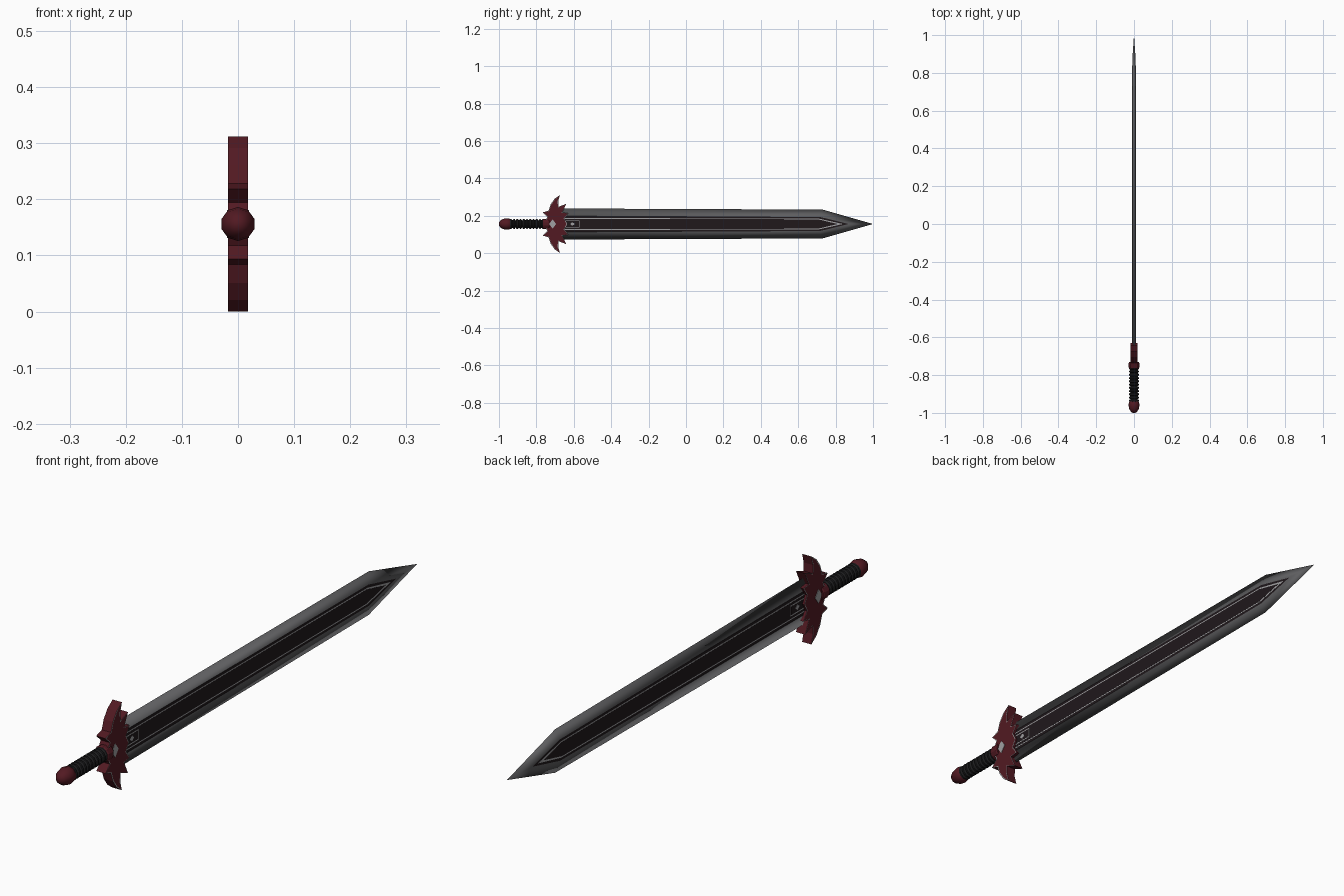
import bpy, bmesh, math

if "Cube" in bpy.data.objects:
    bpy.data.objects.remove(bpy.data.objects["Cube"])

ZC = 0.156  # height of the sword's axis


def mat(name, c):
    m = bpy.data.materials.new(name)
    m.diffuse_color = (*c, 1)
    m.use_nodes = True
    m.node_tree.nodes["Principled BSDF"].inputs["Base Color"].default_value = m.diffuse_color
    return m


RED = mat("dark_red", (0.085, 0.010, 0.016))
BLACK = mat("black", (0.012, 0.012, 0.013))
DARK = mat("dark_steel", (0.014, 0.009, 0.011))
STEEL = mat("steel", (0.11, 0.11, 0.115))
SILVER = mat("silver", (0.35, 0.35, 0.36))


def finish(name, bm, *mats):
    bmesh.ops.recalc_face_normals(bm, faces=bm.faces)
    me = bpy.data.meshes.new(name)
    bm.to_mesh(me)
    bm.free()
    ob = bpy.data.objects.new(name, me)
    ob.location.z = ZC
    bpy.context.collection.objects.link(ob)
    for m in mats:
        me.materials.append(m)
    return ob


def mirrored(half):
    """Close a (y, z) half outline across the sword axis."""
    return half + [(y, -z) for y, z in reversed(half) if z > 0]


def prism(name, pts, hx, material, trim=0):
    """Flat plate through the sword; trim adds a silver border on both sides."""
    bm = bmesh.new()
    f = bm.faces.new([bm.verts.new((-hx, y, z)) for y, z in pts])
    r = bmesh.ops.extrude_face_region(bm, geom=[f])
    for v in r["geom"]:
        if isinstance(v, bmesh.types.BMVert):
            v.co.x = hx
    bmesh.ops.recalc_face_normals(bm, faces=bm.faces)
    if trim:
        caps = [f for f in bm.faces if abs(f.normal.x) > 0.9]
        ring = bmesh.ops.inset_region(bm, faces=caps, thickness=trim, use_even_offset=False)
        for f in ring["faces"]:
            f.material_index = 1
    return finish(name, bm, material, SILVER)


def lathe(name, prof, sides, material, smooth=None):
    """Revolve (y, radius) points around the sword axis."""
    bm = bmesh.new()
    rings = []
    for y, r in prof:
        rings.append([bm.verts.new((r * math.cos(a), y, r * math.sin(a)))
                      for a in (2 * math.pi * (i + 0.5) / sides for i in range(sides))])
    for a, b in zip(rings, rings[1:]):
        for i in range(sides):
            j = (i + 1) % sides
            bm.faces.new((a[i], a[j], b[j], b[i]))
    bm.faces.new(rings[0])
    bm.faces.new(rings[-1])
    ob = finish(name, bm, material)
    if smooth:
        bpy.context.view_layer.objects.active = ob
        ob.select_set(True)
        bpy.ops.object.shade_smooth_by_angle(angle=math.radians(smooth))
        ob.select_set(False)
    return ob


# blade: sharp outer edge, ground bevels rising to a flat dark centre
outer = mirrored([(1.0, 0), (0.73, 0.077), (-0.67, 0.083)])
ridge = mirrored([(0.87, 0), (0.715, 0.038), (-0.67, 0.042)])
bm = bmesh.new()
edge = [bm.verts.new((0, y, z)) for y, z in outer]
n = len(edge)
for hx in (-0.009, 0.009):
    top = [bm.verts.new((hx, y, z)) for y, z in ridge]
    for i in range(n):
        j = (i + 1) % n
        bm.faces.new((edge[i], edge[j], top[j], top[i])).smooth = True
    bm.faces.new(top).material_index = 1
finish("blade", bm, STEEL, DARK)

# fuller: silver line around a dark central panel
prism("fuller_line", mirrored([(0.84, 0), (0.71, 0.029), (-0.66, 0.032)]), 0.0094, SILVER)
prism("fuller_panel", mirrored([(0.81, 0), (0.705, 0.025), (-0.66, 0.028)]), 0.0098, DARK)

# small framed plate with a diamond at the blade root
for nm, hy, hz, hx, m in (("plate_frame", 0.038, 0.019, 0.0102, SILVER),
                          ("plate_field", 0.034, 0.015, 0.0106, DARK)):
    prism(nm, mirrored([(-0.607 + hy, hz), (-0.607 - hy, hz)]), hx, m)
prism("plate_diamond", mirrored([(-0.595, 0), (-0.607, 0.010), (-0.619, 0)]), 0.011, SILVER)

# spiked guard with curved horns and silver border
guard = [(-0.635, 0), (-0.65, 0.028), (-0.630, 0.058), (-0.661, 0.062),
         (-0.640, 0.108), (-0.682, 0.092), (-0.683, 0.122), (-0.674, 0.1555),
         (-0.703, 0.135), (-0.724, 0.105), (-0.735, 0.072), (-0.766, 0.062),
         (-0.741, 0.038), (-0.752, 0.018)]
prism("guard", mirrored(guard), 0.018, RED, trim=0.004)
prism("guard_diamond", mirrored([(-0.694, 0), (-0.713, 0.025), (-0.732, 0)]), 0.0195, SILVER)
lathe("collar", [(-0.765, 0.026), (-0.76, 0.029), (-0.735, 0.029), (-0.73, 0.026)], 12, RED)

# ribbed grip
ribs, y0, y1 = 11, -0.945, -0.755
step = (y1 - y0) / ribs
prof = []
for i in range(ribs):
    prof += [(y0 + step * (i + t), r) for t, r in ((0, 0.020), (0.3, 0.0265), (0.7, 0.0265))]
lathe("grip", prof + [(y1, 0.020)], 12, BLACK)

# faceted rounded pommel
lathe("pommel", [(-1.0, 0.008), (-0.993, 0.018), (-0.978, 0.027), (-0.960, 0.0305),
                 (-0.943, 0.028), (-0.935, 0.020)], 10, RED, 40)
